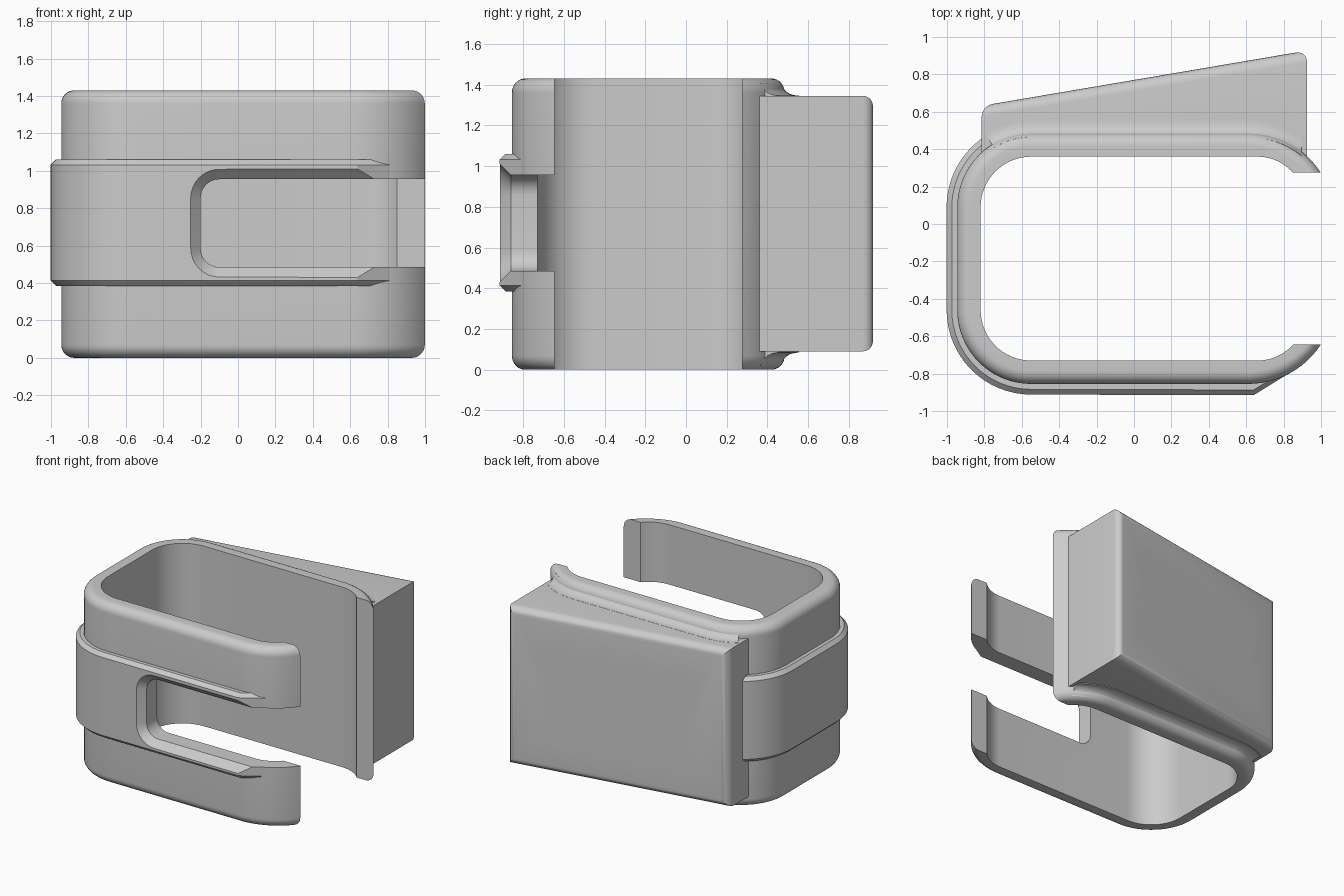
import bpy, bmesh
from math import sin, cos, pi, radians
from mathutils import Vector, Matrix

cube = bpy.data.objects.get("Cube")
if cube:
    bpy.data.objects.remove(cube, do_unlink=True)

HEIGHT = 1.43
MID_Y = -0.185

grey = bpy.data.materials.new("light grey")
grey.use_nodes = True
COLOUR = (0.6, 0.6, 0.6, 1)
grey.diffuse_color = COLOUR
grey.node_tree.nodes["Principled BSDF"].inputs["Base Color"].default_value = COLOUR


def make_object(name, bm):
    bmesh.ops.recalc_face_normals(bm, faces=bm.faces)
    mesh = bpy.data.meshes.new(name)
    bm.to_mesh(mesh)
    bm.free()
    mesh.materials.append(grey)
    obj = bpy.data.objects.new(name, mesh)
    bpy.context.collection.objects.link(obj)
    return obj


def loft(name, rings):
    """Skin a list of equal closed rings and cap both ends."""
    bm = bmesh.new()
    rows = [[bm.verts.new(p) for p in ring] for ring in rings]
    n = len(rows[0])
    for a, b in zip(rows, rows[1:]):
        for i in range(n):
            j = (i + 1) % n
            bm.faces.new((a[i], a[j], b[j], b[i]))
    bm.faces.new(rows[0])
    bm.faces.new(rows[-1])
    return make_object(name, bm)


def sweep(name, pairs, section):
    """Sweep (depth from outer line, z) points along inner/outer point pairs."""
    rings = []
    for inner, outer in pairs:
        inner, outer = Vector(inner), Vector(outer)
        span = inner - outer
        ring = []
        for depth, z in section:
            p = inner if depth is None else outer + span.normalized() * min(depth, span.length)
            ring.append((p.x, p.y, z))
        rings.append(ring)
    return loft(name, rings)


def on_arc(cx, cy, r, a):
    return (cx + r * cos(a), cy + r * sin(a))


def steps(a, b, n):
    return [a + (b - a) * i / n for i in range(n + 1)]


def mirrored(pairs):
    return [tuple((x, 2 * MID_Y - y) for x, y in pair) for pair in reversed(pairs)]


def corner(r_in, r_out, start, end):
    """Pairs around the front right-hand corner of the clip."""
    return [(on_arc(-0.55, -0.46, r_in, radians(a)), on_arc(-0.55, -0.46, r_out, radians(a)))
            for a in steps(start, end, 16)]


def cut(obj, cutters):
    bpy.context.view_layer.objects.active = obj
    for c in cutters:
        c.hide_render = True
        mod = obj.modifiers.new("cut", "BOOLEAN")
        mod.operation = "DIFFERENCE"
        mod.solver = "EXACT"
        mod.object = c
        bpy.ops.object.modifier_apply(modifier=mod.name)


# Open clip: flared tips, straight arms and round corners
tip = [(on_arc(0.66, -0.475, 0.255, -pi / 2 + 0.841 * t),
        on_arc(0.61, -0.39, 0.465, -pi / 2 + 0.99 * t)) for t in steps(1, 0, 12)]
half = tip + corner(0.27, 0.395, 270, 180)
R = 0.07
top_round = [(R - R * sin(a), HEIGHT - R + R * cos(a)) for a in steps(0, pi / 2, 8)]
low_round = [(d, HEIGHT - z) for d, z in reversed(top_round)]
clip = sweep("clip_body", half + mirrored(half),
             [(None, 0), (None, HEIGHT)] + top_round + low_round)

# Raised band wrapped around the clip, with chamfered rims and a ramped front end
band_path = [((0.81, -0.77), (0.81, -0.81)), ((0.64, -0.81), (0.64, -0.915))]
band_path += corner(0.35, 0.452, 270, 180)
band_path += mirrored(corner(0.35, 0.452, 245, 180))
band = sweep("raised_band", band_path,
             [(None, 0.385), (None, 1.06), (0.028, 1.06), (0, 1.032),
              (0, 0.413), (0.028, 0.385)])


# Front slot, chamfered towards the outside
def slot_ring(y, grow):
    r = 0.1 + grow
    left, low, high = -0.2 - grow, 0.485 - grow, 0.955 + grow
    pts = [(1.3, low), (1.3, high)]
    pts += [on_arc(left + r, high - r, r, a) for a in steps(pi / 2, pi, 8)]
    pts += [on_arc(left + r, low + r, r, a) for a in steps(pi, 1.5 * pi, 8)]
    return [(x, y, z) for x, z in pts]


slot = loft("slot_cutter", [slot_ring(-1.0, 0.14), slot_ring(-0.86, 0), slot_ring(-0.4, 0)])
cut(clip, [slot])
cut(band, [slot])

# Wedge-shaped mounting block with a slanted, rounded back face
outline = [(-0.815, 0.35), (-0.815, 0.632), (0.925, 0.927),
           (0.925, 0.33), (0.75, 0.42), (-0.6, 0.42)]
block = loft("mounting_block", [[(x, y, z) for x, y in outline] for z in (0.09, 1.345)])
bm = bmesh.new()
bm.from_mesh(block.data)
rim = [e for e in bm.edges if all(v.co.y > 0.6 for v in e.verts)]
bmesh.ops.bevel(bm, geom=rim, offset=0.06, segments=6, profile=0.5, affect="EDGES")
bm.to_mesh(block.data)
bm.free()

# Four blind screw holes, square to the slanted face
slope = Vector((1.74, 0.295, 0)).normalized()
normal = Vector((-slope.y, slope.x, 0))
holes = []
for x in (-0.49, 0.61):
    for z in (0.43, 1.0):
        bm = bmesh.new()
        bmesh.ops.create_cone(bm, cap_ends=True, segments=32, radius1=0.088,
                              radius2=0.088, depth=0.4)
        spot = Vector((x, 0.632 + (x + 0.815) * slope.y / slope.x, z))
        turn = normal.to_track_quat("Z", "Y").to_matrix().to_4x4()
        bm.transform(Matrix.Translation(spot) @ turn)
        holes.append(make_object("hole_cutter", bm))
cut(block, holes)

# Concave fillets blending the clip into the block, above and below
path = [((x, y + 0.05), (x, y - 0.07)) for _, (x, y) in tip if x < 0.92]
path += corner(0.345, 0.465, 270, 238)
path = mirrored(path)
curve = [((1 - t) ** 2 * 0.09 + 2 * t * (1 - t) * 0.07,
          (1 - t) ** 2 * 1.409 + (1 - (1 - t) ** 2) * 1.346) for t in steps(0, 1, 8)]
section = [(0.12, 1.33), (0.12, 1.39)] + curve + [(0, 1.33)]
fillets = [sweep("upper_fillet", path, section),
           sweep("lower_fillet", path, [(d, HEIGHT - z) for d, z in section])]

# Remove the used cutters and smooth the rounded surfaces
for c in holes + [slot]:
    bpy.data.objects.remove(c, do_unlink=True)
for obj in [clip, band, block] + fillets:
    bpy.ops.object.select_all(action="DESELECT")
    obj.select_set(True)
    bpy.context.view_layer.objects.active = obj
    bpy.ops.object.shade_smooth_by_angle(angle=radians(30))
